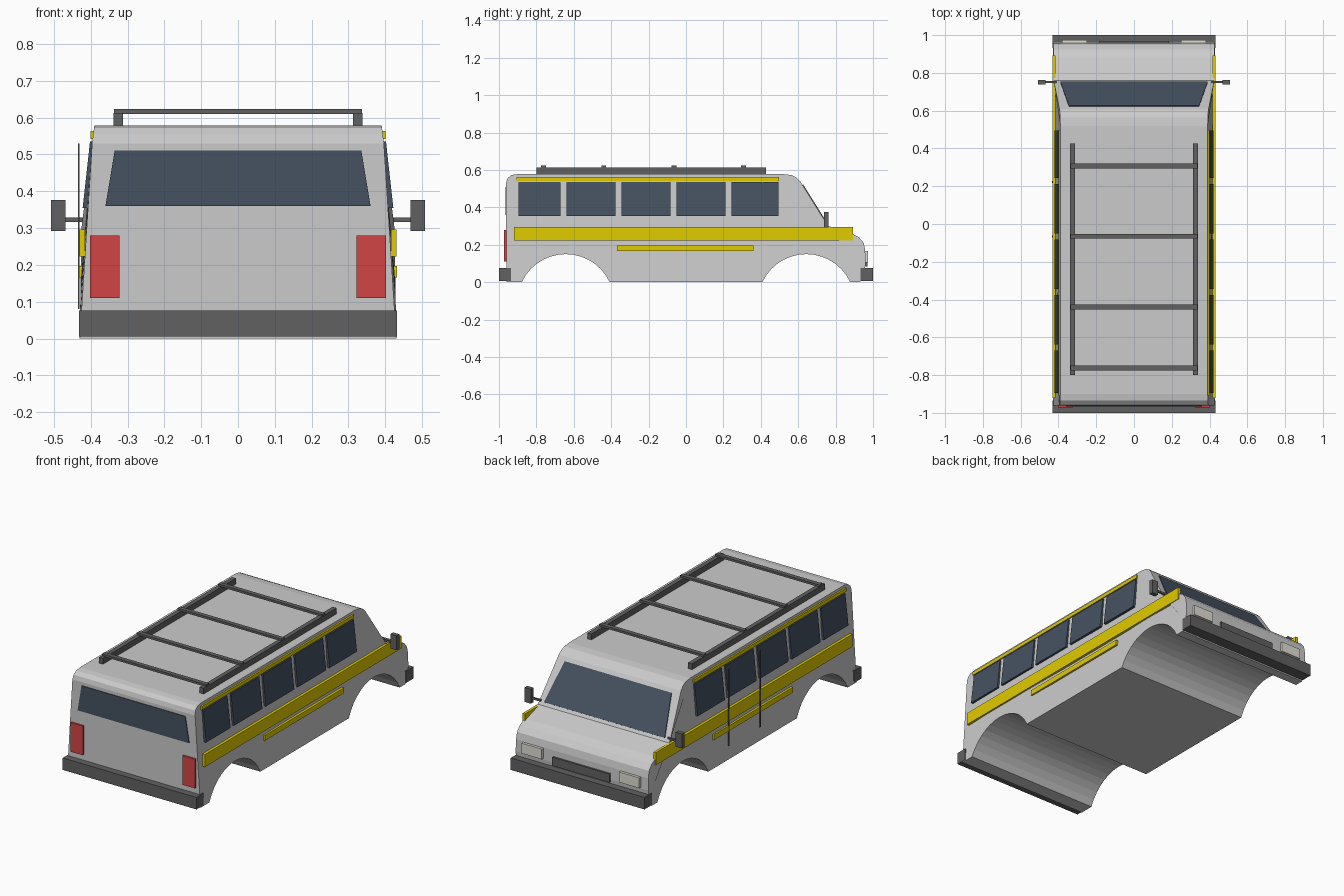
import bpy, bmesh, math

if "Cube" in bpy.data.objects:
    bpy.data.objects.remove(bpy.data.objects["Cube"])


def material(name, r, g, b):
    m = bpy.data.materials.new(name)
    m.diffuse_color = (r, g, b, 1)
    m.use_nodes = True
    m.node_tree.nodes["Principled BSDF"].inputs["Base Color"].default_value = m.diffuse_color
    return m


dark = material("dark_trim", 0.12, 0.12, 0.12)
glass = material("glass", 0.06, 0.085, 0.12)
yellow = material("yellow", 0.75, 0.6, 0.0)
red = material("red", 0.65, 0.06, 0.06)
lamp = material("lamp", 0.75, 0.73, 0.65)


def half_width(z):
    # lower body is almost upright, cabin leans inward
    return 0.43 - z / 60 if z < 0.3 else 0.425 - 0.035 * (z - 0.3) / 0.28


def finish(name, bm, mat=None):
    bmesh.ops.recalc_face_normals(bm, faces=bm.faces)
    me = bpy.data.meshes.new(name)
    bm.to_mesh(me)
    bm.free()
    if mat:
        me.materials.append(mat)
    ob = bpy.data.objects.new(name, me)
    bpy.context.collection.objects.link(ob)
    return ob


def prism(name, a, b, mat=None):
    """Solid between two matching outlines."""
    bm = bmesh.new()
    va = [bm.verts.new(p) for p in a]
    vb = [bm.verts.new(p) for p in b]
    n = len(a)
    bm.faces.new(va)
    bm.faces.new(vb[::-1])
    for i in range(n):
        j = (i + 1) % n
        bm.faces.new((va[i], vb[i], vb[j], va[j]))
    return finish(name, bm, mat)


def box(name, x, y, z, mat=None):
    ring = lambda h: [(x[0], y[0], h), (x[1], y[0], h), (x[1], y[1], h), (x[0], y[1], h)]
    return prism(name, ring(z[0]), ring(z[1]), mat)


def arch(cy, n=14):
    r, h = 0.235, 0.15
    a = math.radians(25)
    R = r / math.cos(a)
    k = h / (R * (1 - math.sin(a)))
    pts = []
    for i in range(n + 1):
        t = math.pi - a - (math.pi - 2 * a) * i / n
        pts.append((cy + R * math.cos(t), k * R * (math.sin(t) - math.sin(a))))
    return pts


# Body: side profile with wheel arches, tapered toward the roof
profile = [(-0.96, 0.0)] + arch(-0.643) + arch(0.643) + [
    (0.93, 0.0), (0.955, 0.05), (0.96, 0.10), (0.958, 0.17), (0.95, 0.21),
    (0.925, 0.24), (0.88, 0.262), (0.76, 0.30), (0.61, 0.54), (0.59, 0.56),
    (0.565, 0.572), (0.52, 0.578), (-0.90, 0.578), (-0.935, 0.572),
    (-0.955, 0.555), (-0.962, 0.53)]
prism("body", [(-half_width(z), y, z) for y, z in profile],
      [(half_width(z), y, z) for y, z in profile])

# Bumpers and grille
box("rear_bumper", (-0.432, 0.432), (-1.0, -0.935), (0.006, 0.076), dark)
box("front_bumper", (-0.432, 0.432), (0.932, 1.0), (0.006, 0.076), dark)
box("grille", (-0.185, 0.185), (0.94, 0.97), (0.085, 0.135), dark)

# Windscreen and rear window
y0, z0, y1, z1 = 0.75, 0.316, 0.623, 0.519
screen = [(-0.39, y0, z0), (0.39, y0, z0), (0.345, y1, z1), (-0.345, y1, z1)]
prism("windscreen", [(x, y - 0.008, z - 0.005) for x, y, z in screen],
      [(x, y + 0.004, z + 0.0025) for x, y, z in screen], glass)
rear = [(-0.36, 0.36), (0.36, 0.36), (0.335, 0.51), (-0.335, 0.51)]
prism("rear_window", [(x, -0.95, z) for x, z in rear],
      [(x, -0.966, z) for x, z in rear], glass)

windows = [(-0.896, -0.671), (-0.639, -0.377), (-0.345, -0.083), (-0.05, 0.211), (0.243, 0.495)]
for s, side in ((-1, "left"), (1, "right")):
    # Leaning side windows
    for i, (a, b) in enumerate(windows):
        pane = [(0.422, a, 0.354), (0.422, b, 0.354), (0.402, b, 0.535), (0.402, a, 0.535)]
        prism(f"{side}_window_{i + 1}", [(s * x, y, z) for x, y, z in pane],
              [(s * (x - 0.016), y, z) for x, y, z in pane], glass)
    # Yellow stripes
    for nm, xo, ya, yb, za, zb in (("main", 0.431, -0.92, 0.893, 0.223, 0.296),
                                   ("lower", 0.432, -0.37, 0.36, 0.166, 0.197),
                                   ("upper", 0.401, -0.907, 0.498, 0.542, 0.563)):
        box(f"{side}_{nm}_stripe", sorted((s * xo, s * (xo - 0.016))), (ya, yb), (za, zb), yellow)
    # Lights
    box(f"{side}_tail_light", sorted((s * 0.322, s * 0.402)), (-0.972, -0.95), (0.11, 0.28), red)
    box(f"{side}_headlight", sorted((s * 0.25, s * 0.38)), (0.945, 0.974), (0.106, 0.166), lamp)
    # Mirrors
    box(f"{side}_mirror_arm", sorted((s * 0.41, s * 0.475)), (0.747, 0.757), (0.317, 0.328), dark)
    box(f"{side}_mirror", sorted((s * 0.468, s * 0.508)), (0.738, 0.763), (0.292, 0.376), dark)
    # Roof rails
    box(f"{side}_roof_rail", sorted((s * 0.312, s * 0.338)), (-0.80, 0.427), (0.575, 0.612), dark)

# Roof rack crossbars
for i, y in enumerate((-0.762, -0.44, -0.065, 0.308)):
    box(f"roof_crossbar_{i + 1}", (-0.337, 0.337), (y - 0.013, y + 0.013), (0.61, 0.623), dark)

# Sliding door seams on the left side
for i, y in enumerate((0.222, -0.067)):
    box(f"door_seam_{i + 1}", (-0.434, -0.43), (y - 0.005, y + 0.005), (0.08, 0.53), dark)
